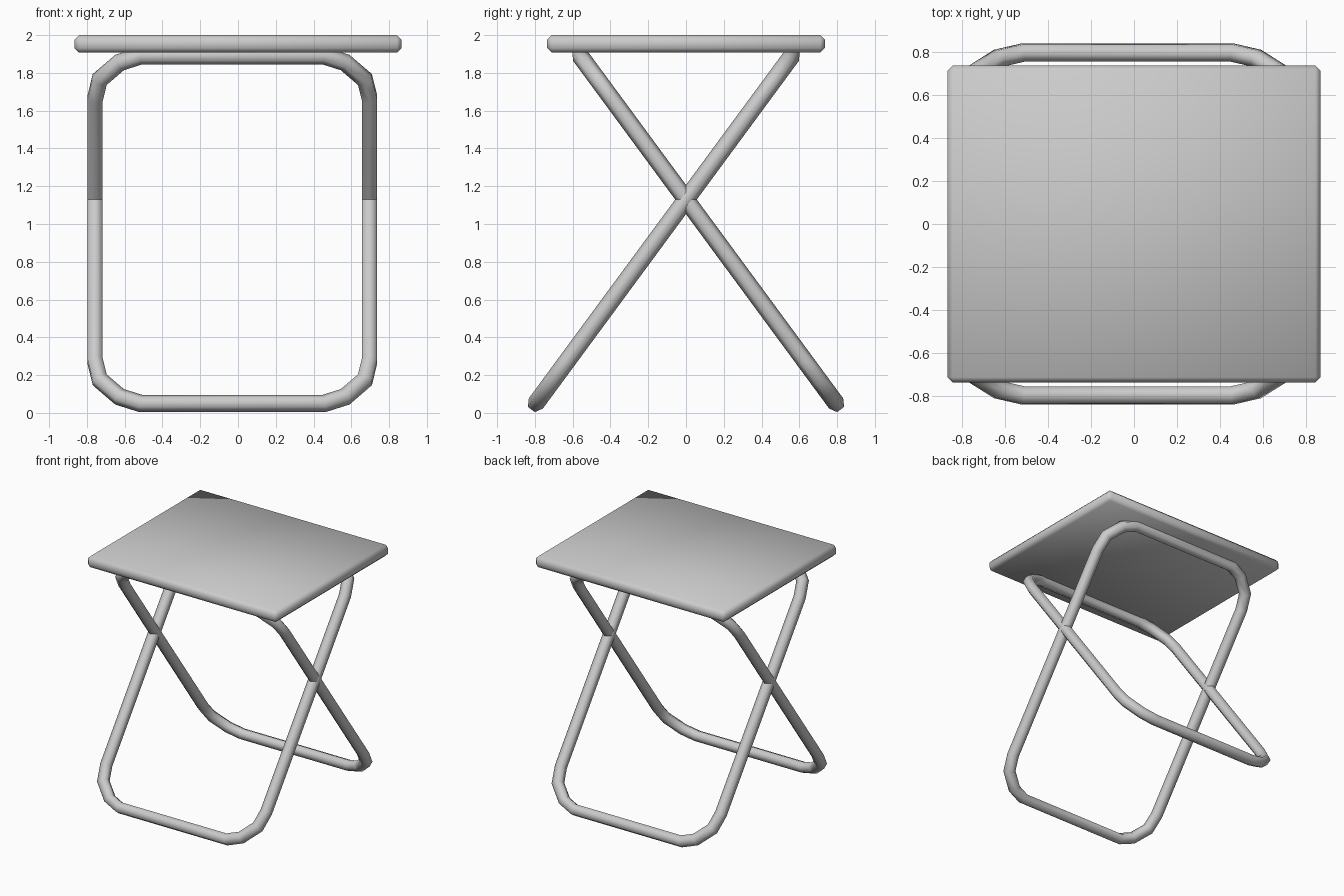
import bpy, bmesh, math
from mathutils import Vector

cube = bpy.data.objects.get("Cube")
if cube:
    bpy.data.objects.remove(cube, do_unlink=True)

# One plain grey for everything
grey = bpy.data.materials.new("plain_grey")
grey.use_nodes = True
COLOUR = (0.6, 0.6, 0.6, 1)
grey.diffuse_color = COLOUR
bsdf = next(n for n in grey.node_tree.nodes if n.type == 'BSDF_PRINCIPLED')
bsdf.inputs["Base Color"].default_value = COLOUR


def finish(bm, name):
    bmesh.ops.recalc_face_normals(bm, faces=bm.faces)
    for f in bm.faces:
        f.smooth = True
    mesh = bpy.data.meshes.new(name)
    bm.to_mesh(mesh)
    bm.free()
    mesh.materials.append(grey)
    obj = bpy.data.objects.new(name, mesh)
    bpy.context.collection.objects.link(obj)
    return obj


# Seat: thin slab with softened edges
bm = bmesh.new()
bmesh.ops.create_cube(bm, size=1)
bmesh.ops.scale(bm, vec=(1.73, 1.47, 0.093), verts=bm.verts)
bmesh.ops.translate(bm, vec=(0, 0, 1.9535), verts=bm.verts)
bmesh.ops.bevel(bm, geom=bm.edges[:], offset=0.024, segments=1, affect='EDGES')
finish(bm, "seat")

# Leg frames: six-sided tube swept round a leaning, round-cornered loop
RADIUS, SIDES = 0.046, 6
CENTRE_X, MID_Z = -0.03, 0.97
HALF_W, HALF_H = 0.727, 0.92
FOOT_Y, TOP_Y = 0.795, 0.56
CORNER = [(0, 0.226), (0.025, 0.125), (0.13, 0.035), (0.241, 0)]  # insets


def loop_points(lean):
    pts = []
    for sx, sz in ((-1, -1), (1, -1), (1, 1), (-1, 1)):
        steps = CORNER if sx == sz else CORNER[::-1]
        for dx, dz in steps:
            z = MID_Z + sz * (HALF_H - dz)
            t = (z - MID_Z + HALF_H) / (2 * HALF_H)
            y = lean * (FOOT_Y - (FOOT_Y + TOP_Y) * t)
            pts.append(Vector((CENTRE_X + sx * (HALF_W - dx), y, z)))
    return pts


def leg_frame(name, lean):
    pts = loop_points(lean)
    up = Vector((0, -lean * (FOOT_Y + TOP_Y), 2 * HALF_H))
    normal = up.cross(Vector((1, 0, 0))).normalized()
    bm = bmesh.new()
    rings = []
    for i, p in enumerate(pts):
        before = (p - pts[i - 1]).normalized()
        after = (pts[(i + 1) % len(pts)] - p).normalized()
        side = normal.cross((before + after).normalized())
        mitre = 1 / math.cos(before.angle(after) / 2)
        ring = []
        for k in range(SIDES):
            a = math.tau * k / SIDES
            offset = normal * math.cos(a) + side * math.sin(a) * mitre
            ring.append(bm.verts.new(p + offset * RADIUS))
        rings.append(ring)
    for i, ring in enumerate(rings):
        prev = rings[i - 1]
        for k in range(SIDES):
            j = (k + 1) % SIDES
            bm.faces.new((prev[k], prev[j], ring[j], ring[k]))
    return finish(bm, name)


leg_frame("front_foot_leg_frame", -1)
leg_frame("back_foot_leg_frame", 1)
